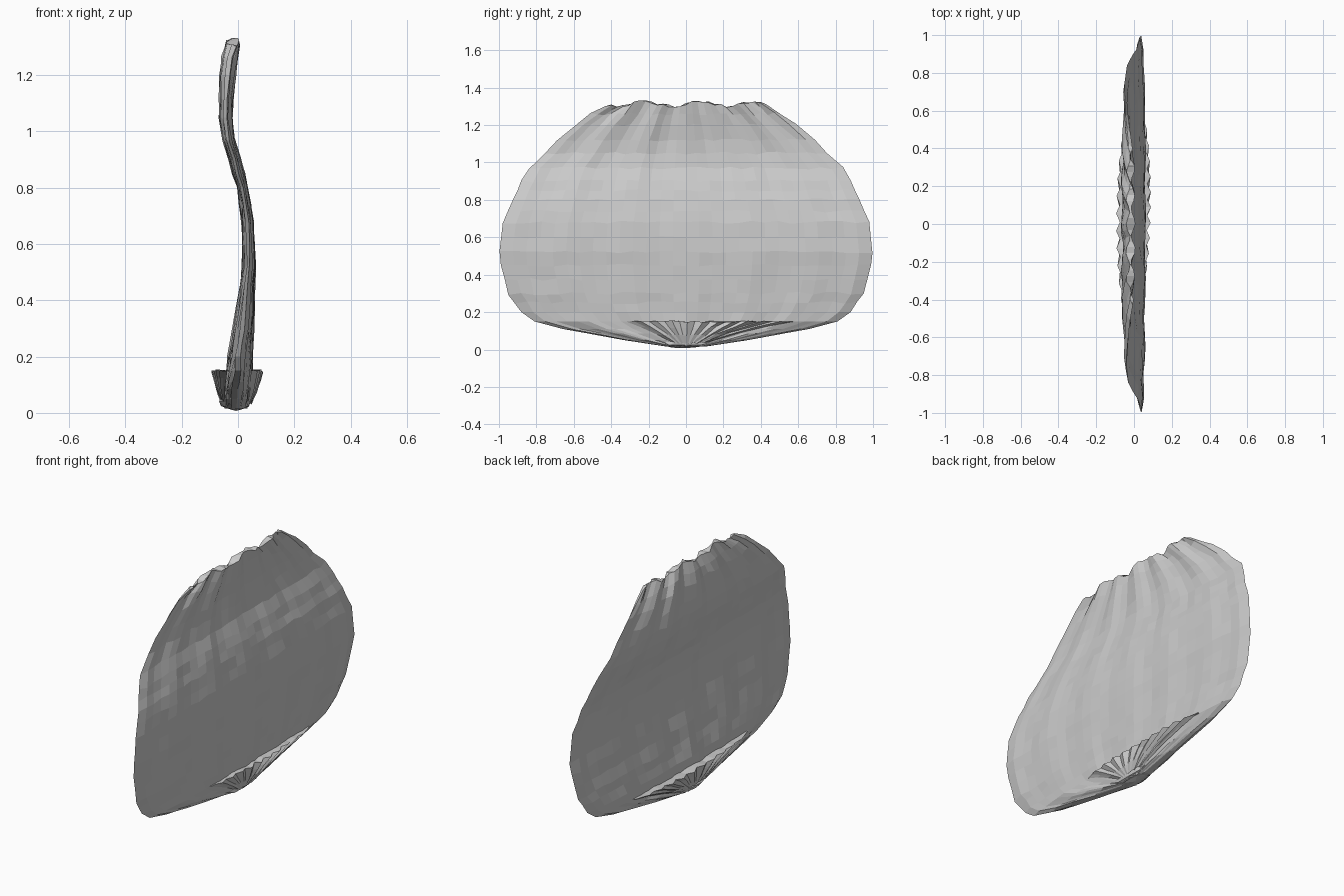
import bpy, bmesh, math, random

if "Cube" in bpy.data.objects:
    bpy.data.objects.remove(bpy.data.objects["Cube"])

random.seed(4)

mat = bpy.data.materials.new("pale grey")
mat.diffuse_color = (0.6, 0.6, 0.6, 1)
mat.use_nodes = True
mat.node_tree.nodes["Principled BSDF"].inputs["Base Color"].default_value = mat.diffuse_color

# z, half width in y, smallest x, largest x
PROFILE = [
    (0.015, 0.10, -0.05, 0.035), (0.05, 0.33, -0.055, 0.045), (0.085, 0.52, -0.055, 0.05),
    (0.11, 0.66, -0.05, 0.05), (0.15, 0.81, -0.045, 0.055), (0.20, 0.88, -0.04, 0.055),
    (0.30, 0.95, -0.02, 0.06), (0.45, 0.99, 0.005, 0.062), (0.52, 0.997, 0.015, 0.065),
    (0.68, 0.98, 0.012, 0.056), (0.80, 0.925, -0.005, 0.037), (0.90, 0.88, -0.034, 0.01),
    (0.97, 0.84, -0.054, -0.012), (1.05, 0.755, -0.066, -0.022), (1.12, 0.69, -0.066, -0.02),
    (1.20, 0.59, -0.062, -0.012), (1.26, 0.51, -0.052, -0.006), (1.315, 0.43, -0.035, 0.0),
]


def sample(z):
    z = min(max(z, PROFILE[0][0]), PROFILE[-1][0])
    for a, b in zip(PROFILE, PROFILE[1:]):
        if z <= b[0]:
            t = (z - a[0]) / (b[0] - a[0])
            return [p + (q - p) * t for p, q in zip(a, b)]


def finish(name, bm):
    bmesh.ops.remove_doubles(bm, verts=bm.verts, dist=0.0005)
    bmesh.ops.recalc_face_normals(bm, faces=bm.faces)
    me = bpy.data.meshes.new(name)
    bm.to_mesh(me)
    bm.free()
    me.materials.append(mat)
    ob = bpy.data.objects.new(name, me)
    bpy.context.collection.objects.link(ob)
    return ob


# Thin S-curved body: closed rings stacked up the profile
bm = bmesh.new()
COLS = 28
levels = [p[0] for p in PROFILE] + [0.25, 0.375, 0.60, 0.74, 0.85]
rings = []
for z in sorted(levels):
    _, w, x0, x1 = sample(z)
    mid, half = (x0 + x1) / 2, (x1 - x0) / 2
    top = max(0, (z - 0.95) / 0.36)
    ring = []
    for side in (1, -1):
        for i in range(COLS):
            u = (-1 + 2 * i / COLS) * side
            bulge = half * math.sqrt(max(0, 1 - u ** 4)) * (1 - 0.25 * abs(u))
            # gathers radiate down from the top edge
            fold = (0.003 + 0.008 * top) * math.sin(u * 19 + 1.3 * side)
            x = mid + side * bulge * 0.88 + fold + random.uniform(-0.003, 0.003)
            dz = random.uniform(-0.008, 0.008) if z > 0.2 else 0
            if z > 1.3:
                dz = 0.012 * math.sin(u * 9) + random.uniform(-0.01, 0.008)
            ring.append(bm.verts.new((x, w * u, z + dz)))
    rings.append(ring)
n = COLS * 2
for lo, hi in zip(rings, rings[1:]):
    for i in range(n):
        bm.faces.new((lo[i], lo[(i + 1) % n], hi[(i + 1) % n], hi[i]))
# close top and bottom with strips between the two sides
for ring in (rings[0], rings[-1]):
    for i in range(COLS):
        f = [ring[i], ring[i + 1], ring[(n - i - 1) % n], ring[(n - i) % n]]
        f = list(dict.fromkeys(f))
        if len(f) > 2:
            bm.faces.new(f)
finish("leaf_body", bm)


# Gathered flaps at the foot, pleats fanning out from the bottom centre
def flap(name, side, y0, y1, reach):
    bm = bmesh.new()
    count = 22
    rows = []
    for t, out in ((0.0, 0.3), (0.35, 0.62), (0.7, 0.85), (1.0, 1.0), (1.0, 0.0)):
        row = []
        for i in range(count + 1):
            s = i / count
            y = (y0 + (y1 - y0) * s) * (0.22 + 0.78 * t)
            env = math.sin(math.pi * s) ** 0.5 if 0 < s < 1 else 0
            edge = 0.03 + 0.09 * abs(y)
            z = edge + (0.15 - edge) * t
            body = sample(z)[3 if side > 0 else 2] * 0.85
            pleat = 0.010 * (-1) ** i * t if out else 0
            x = body + (side * reach - body) * env * out + side * pleat * env
            if out == 0:
                x -= side * 0.015
            z += random.uniform(-0.006, 0.006) * env
            row.append(bm.verts.new((x, y, max(z, 0.01))))
        rows.append(row)
    for a, b in zip(rows, rows[1:]):
        for i in range(count):
            bm.faces.new((a[i], a[i + 1], b[i + 1], b[i]))
    finish(name, bm)


flap("right_foot_flap", 1, -0.32, 0.58, 0.08)
flap("left_foot_flap", -1, -0.50, 0.52, -0.085 * -1)

# Small knotted root under the centre
bm = bmesh.new()
bmesh.ops.create_icosphere(bm, subdivisions=2, radius=1)
for v in bm.verts:
    k = random.uniform(0.8, 1.05)
    v.co.x = v.co.x * 0.06 * k - 0.008
    v.co.y *= 0.16 * k
    v.co.z = 0.042 + v.co.z * 0.04 * k
finish("root_knot", bm)
